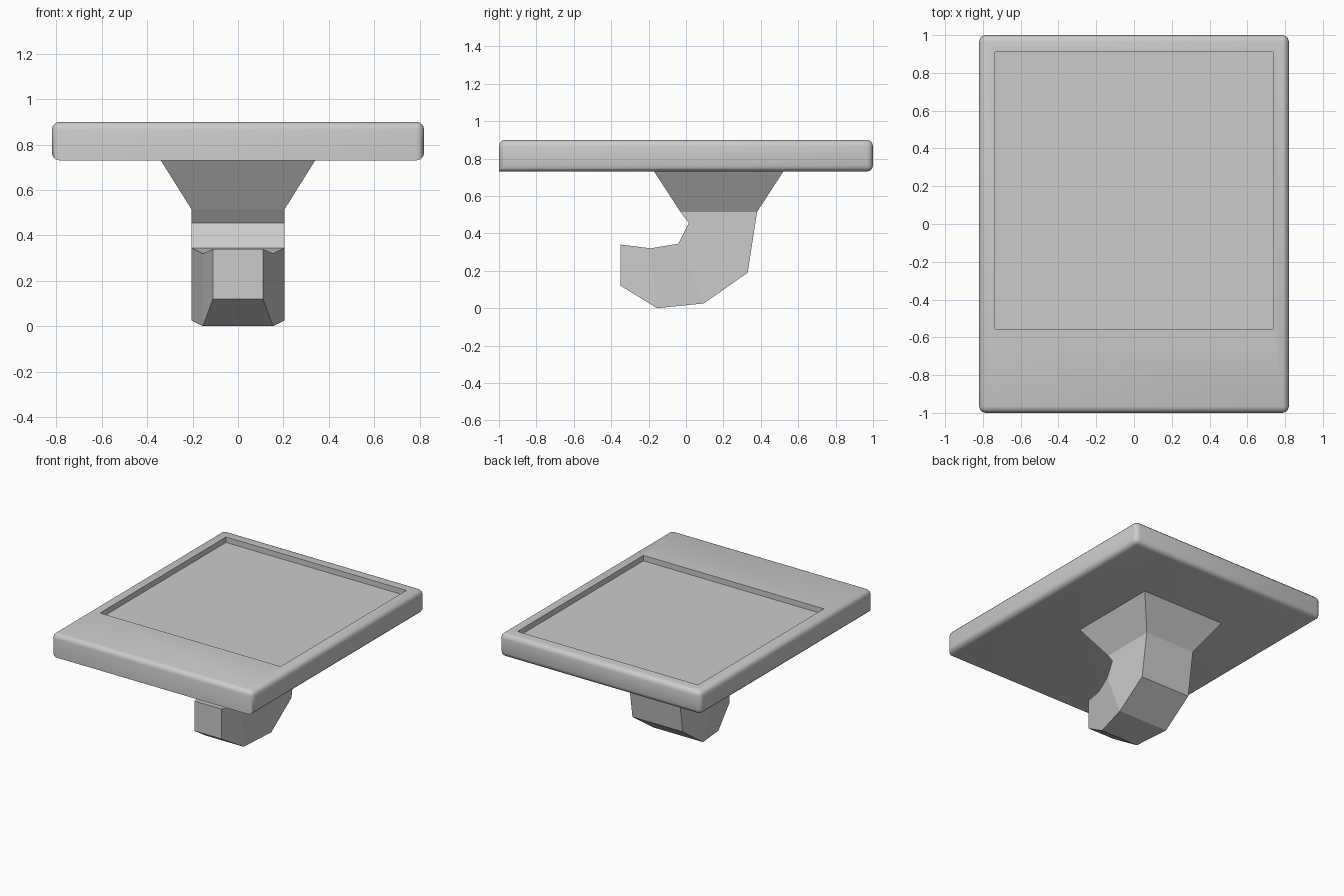
import bpy, bmesh

if "Cube" in bpy.data.objects:
    bpy.data.objects.remove(bpy.data.objects["Cube"])


def make_object(name, bm):
    mesh = bpy.data.meshes.new(name)
    bmesh.ops.recalc_face_normals(bm, faces=bm.faces)
    bm.to_mesh(mesh)
    bm.free()
    obj = bpy.data.objects.new(name, mesh)
    bpy.context.collection.objects.link(obj)
    return obj


def box(x0, x1, y0, y1, z0, z1):
    bm = bmesh.new()
    bmesh.ops.create_cube(bm, size=1)
    for v in bm.verts:
        v.co = ((x0 + x1) / 2 + v.co.x * (x1 - x0),
                (y0 + y1) / 2 + v.co.y * (y1 - y0),
                (z0 + z1) / 2 + v.co.z * (z1 - z0))
    return bm


# Rounded panel; only the lower front edge stays sharp
bm = box(-0.82, 0.82, -1, 1, 0.73, 0.90)
soft = [e for e in bm.edges
        if not all(v.co.y < 0 and v.co.z < 0.8 for v in e.verts)]
bmesh.ops.bevel(bm, geom=soft, offset=0.035, segments=3, profile=0.5,
                affect='EDGES', clamp_overlap=True)
panel = make_object("panel", bm)

# Shallow recess in the panel top
cutter = make_object("recess_cutter", box(-0.735, 0.735, -0.555, 0.91, 0.86, 1.0))
cutter.hide_render = True
cutter.hide_set(True)
cut = panel.modifiers.new("recess", 'BOOLEAN')
cut.operation = 'DIFFERENCE'
cut.solver = 'EXACT'
cut.object = cutter

bpy.context.view_layer.objects.active = panel
panel.select_set(True)
bpy.ops.object.shade_smooth_by_angle(angle=0.6)
panel.select_set(False)

# Hooked foot: four-sided rings (half width, inner y/z, outer y/z) from tip to flared neck
rings = [
    (0.11, (-0.35, 0.34), (-0.35, 0.12)),
    (0.155, (-0.19, 0.32), (-0.155, 0.0)),
    (0.205, (-0.04, 0.345), (0.095, 0.025)),
    (0.205, (0.015, 0.455), (0.33, 0.19)),
    (0.205, (-0.03, 0.515), (0.38, 0.515)),
    (0.34, (-0.17, 0.73), (0.52, 0.73)),
]
bm = bmesh.new()
loops = []
for w, (yi, zi), (yo, zo) in rings:
    loops.append([bm.verts.new(p) for p in
                  ((-w, yi, zi), (w, yi, zi), (w, yo, zo), (-w, yo, zo))])
for a, b in zip(loops, loops[1:]):
    for i in range(4):
        j = (i + 1) % 4
        bm.faces.new((a[i], a[j], b[j], b[i]))
bm.faces.new(loops[0])
bm.faces.new(loops[-1])
make_object("hooked_foot", bm)
